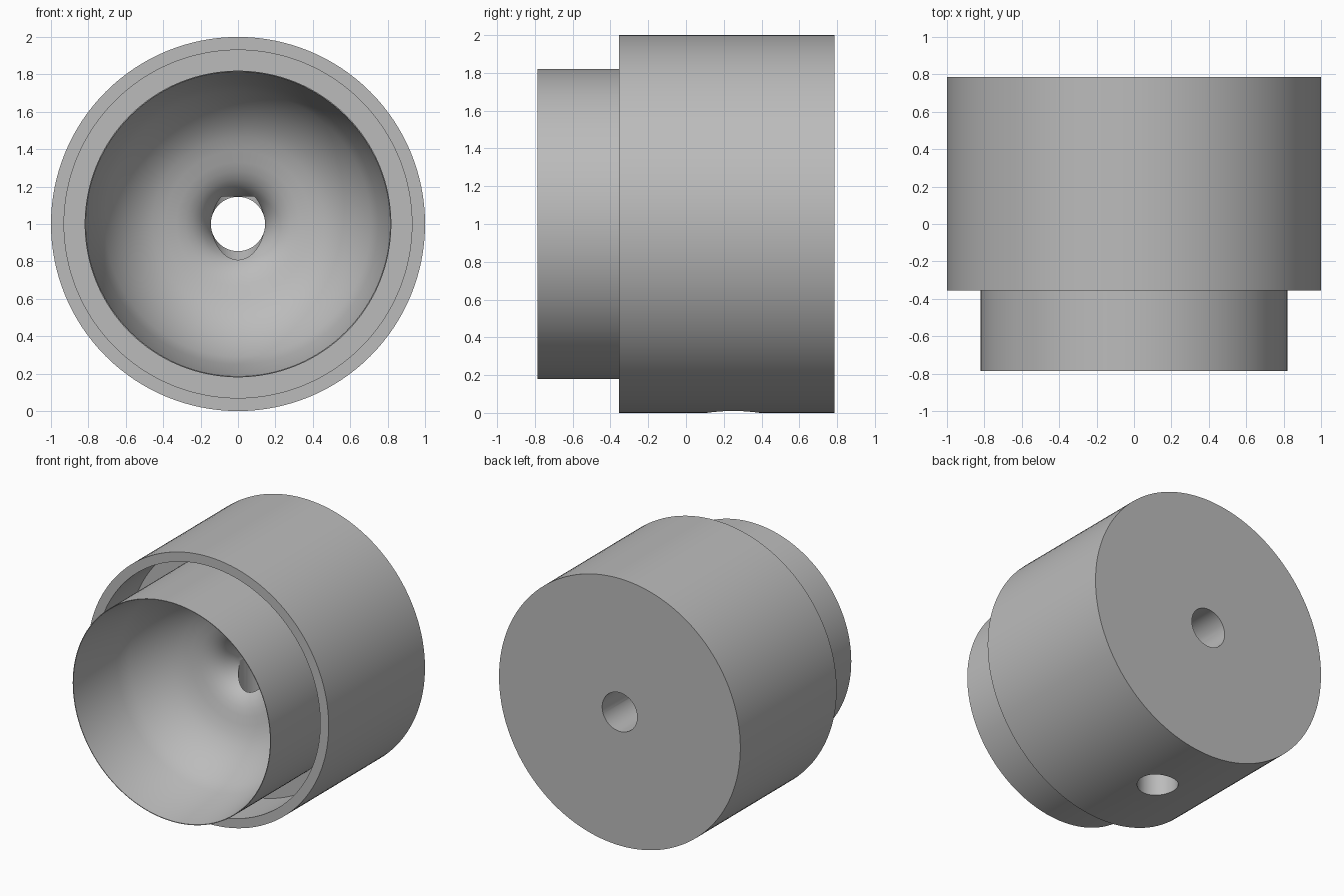
import bpy
import bmesh
from math import cos, sin, tau, radians
from mathutils import Matrix

cube = bpy.data.objects.get("Cube")
if cube:
    bpy.data.objects.remove(cube)

SEGMENTS = 128
AXIS_Z = 1.0

grey = bpy.data.materials.new("plain_grey")
grey.use_nodes = True
colour = (0.5, 0.5, 0.5, 1)
grey.diffuse_color = colour
grey.node_tree.nodes["Principled BSDF"].inputs["Base Color"].default_value = colour


def add_object(name, bm):
    bmesh.ops.recalc_face_normals(bm, faces=bm.faces)
    mesh = bpy.data.meshes.new(name)
    bm.to_mesh(mesh)
    bm.free()
    mesh.materials.append(grey)
    obj = bpy.data.objects.new(name, mesh)
    bpy.context.collection.objects.link(obj)
    return obj


def lathe(name, profile):
    """Revolve a closed (radius, y) profile about the front-to-back axis."""
    bm = bmesh.new()
    rings = []
    for i in range(SEGMENTS):
        a = tau * i / SEGMENTS
        rings.append([bm.verts.new((r * cos(a), y, AXIS_Z + r * sin(a)))
                      for r, y in profile])
    for i, ring in enumerate(rings):
        after = rings[(i + 1) % SEGMENTS]
        for j in range(len(profile)):
            k = (j + 1) % len(profile)
            bm.faces.new((ring[j], ring[k], after[k], after[j]))
    return add_object(name, bm)


# Outer shell, ring groove and projecting sleeve
outside = [(0.145, 0.785), (1, 0.785), (1, -0.355), (0.93, -0.355),
           (0.93, 0.04), (0.82, 0.04), (0.82, -0.785)]
# Tapered mouth, curved bowl and flared throat into the centre bore
inside = [(0.815, -0.785), (0.75, -0.355), (0.71, -0.27), (0.66, -0.19),
          (0.6, -0.12), (0.53, -0.06), (0.46, -0.02), (0.39, 0.005),
          (0.33, 0.022), (0.28, 0.04), (0.24, 0.063), (0.21, 0.088),
          (0.19, 0.112), (0.17, 0.143), (0.155, 0.175), (0.145, 0.21)]
housing = lathe("round_housing", outside + inside)

# Cross hole drilled up from the underside into the bore
bm = bmesh.new()
bottom, top = -0.1, 1.147
bmesh.ops.create_cone(bm, cap_ends=True, segments=64, radius1=0.14,
                      radius2=0.14, depth=top - bottom,
                      matrix=Matrix.Translation((0, 0.25, (top + bottom) / 2)))
drill = add_object("cross_hole_cutter", bm)
drill.hide_render = True

cut = housing.modifiers.new("cross_hole", "BOOLEAN")
cut.operation = "DIFFERENCE"
cut.solver = "EXACT"
cut.object = drill

bpy.ops.object.select_all(action="DESELECT")
housing.select_set(True)
bpy.context.view_layer.objects.active = housing
bpy.ops.object.modifier_apply(modifier=cut.name)
bpy.data.objects.remove(drill)
bpy.ops.object.shade_smooth_by_angle(angle=radians(25))
